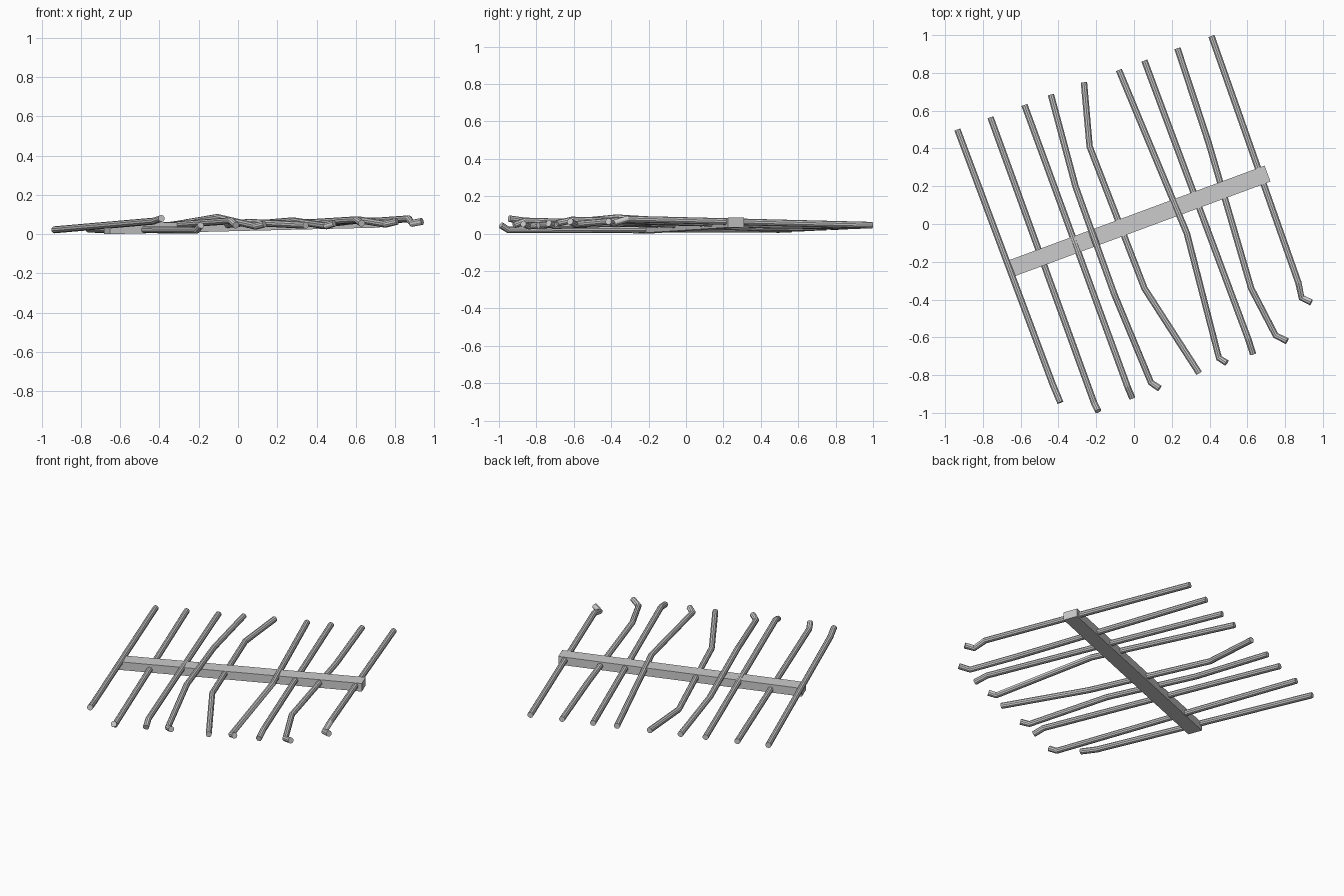
import bpy, math
from mathutils import Vector

if "Cube" in bpy.data.objects:
    bpy.data.objects.remove(bpy.data.objects["Cube"])

SIDES, RADIUS = 10, 0.0178


def mesh_object(name, verts, faces):
    me = bpy.data.meshes.new(name)
    me.from_pydata(verts, [], faces)
    ob = bpy.data.objects.new(name, me)
    bpy.context.collection.objects.link(ob)
    return ob


def tube(name, pts):
    """Round bar along a bent path, with mitred joints and closed ends."""
    pts = [Vector(p) for p in pts]
    verts, faces = [], []
    for i, p in enumerate(pts):
        before = (p - pts[i - 1]).normalized() if i else None
        after = (pts[i + 1] - p).normalized() if i < len(pts) - 1 else None
        d = ((before or after) + (after or before)).normalized()
        side = d.cross(Vector((0, 0, 1))).normalized()
        up = side.cross(d)
        for k in range(SIDES):
            a = 2 * math.pi * (k + 0.5) / SIDES
            verts.append(p + RADIUS * (side * math.cos(a) + up * math.sin(a)))
    for i in range(len(pts) - 1):
        for k in range(SIDES):
            a, b = i * SIDES + k, i * SIDES + (k + 1) % SIDES
            faces.append((b, a, a + SIDES, b + SIDES))
    n = len(verts)
    faces += [tuple(range(SIDES)), tuple(range(n - 1, n - SIDES - 1, -1))]
    return mesh_object(name, verts, faces)


# central beam, rising slightly towards the right
a, b = Vector((-0.668, -0.242, 0.026)), Vector((0.707, 0.267, 0.059))
across = Vector((b.y - a.y, a.x - b.x, 0)).normalized() * 0.045
up = Vector((0, 0, 0.026))
verts = [c + s * across + u * up for c in (a, b)
         for s, u in ((-1, -1), (1, -1), (1, 1), (-1, 1))]
mesh_object("beam", verts, [(0, 1, 2, 3), (7, 6, 5, 4), (1, 0, 4, 5),
                            (2, 1, 5, 6), (3, 2, 6, 7), (0, 3, 7, 4)])

# cross bars, each from its back tip to its bent front tip
bars = [
    [(-0.935, 0.50, 0.022), (-0.43, -0.85, 0.066), (-0.39, -0.945, 0.08)],
    [(-0.76, 0.565, 0.025), (-0.21, -0.95, 0.02), (-0.19, -0.99, 0.045)],
    [(-0.58, 0.63, 0.028), (-0.035, -0.86, 0.068), (-0.01, -0.92, 0.045)],
    [(-0.44, 0.685, 0.031), (-0.31, 0.20, 0.05), (-0.105, -0.37, 0.085),
     (0.09, -0.84, 0.04), (0.135, -0.87, 0.052)],
    [(-0.265, 0.75, 0.034), (-0.235, 0.41, 0.03), (0.055, -0.34, 0.06),
     (0.345, -0.79, 0.045)],
    [(-0.08, 0.815, 0.037), (0.28, -0.05, 0.068), (0.45, -0.71, 0.042),
     (0.49, -0.735, 0.055)],
    [(0.055, 0.865, 0.039), (0.605, -0.61, 0.073), (0.63, -0.688, 0.055)],
    [(0.23, 0.93, 0.042), (0.395, 0.43, 0.046), (0.62, -0.34, 0.072),
     (0.75, -0.59, 0.05), (0.81, -0.62, 0.065)],
    [(0.41, 0.995, 0.045), (0.87, -0.31, 0.078), (0.887, -0.39, 0.055),
     (0.938, -0.415, 0.065)],
]
for i, path in enumerate(bars, 1):
    tube(f"cross_bar_{i}", path)
